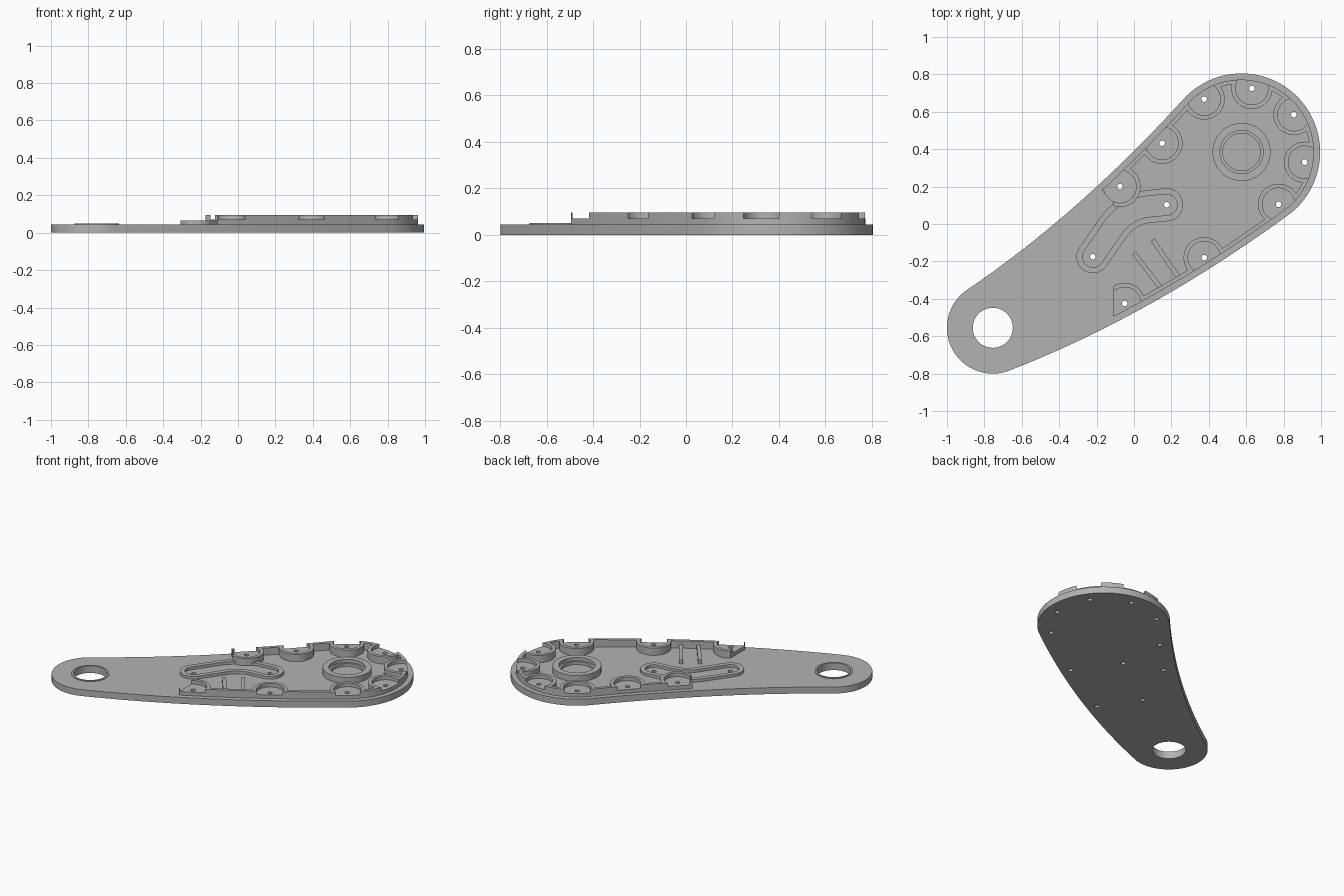
import bpy, bmesh, math
from mathutils import Vector

if "Cube" in bpy.data.objects:
    bpy.data.objects.remove(bpy.data.objects["Cube"])

grey = bpy.data.materials.new("grey metal")
grey.diffuse_color = (0.45, 0.45, 0.45, 1)
grey.use_nodes = True
grey.node_tree.nodes["Principled BSDF"].inputs["Base Color"].default_value = grey.diffuse_color

HUB, PIVOT = Vector((0.575, 0.385)), Vector((-0.755, -0.555))
FLOOR, TOP, SHELF = 0.045, 0.095, 0.07
BOSSES = [(0.375, 0.668), (0.63, 0.725), (0.855, 0.585), (0.912, 0.33), (0.773, 0.105),
          (0.375, -0.18), (-0.05, -0.425), (-0.075, 0.2), (0.15, 0.432)]
SLOT_HOLES = [(0.175, 0.103), (-0.22, -0.175)]


def arc(c, r, a0, a1, n):
    return [Vector((c[0] + r * math.cos(math.radians(a0 + (a1 - a0) * i / n)),
                    c[1] + r * math.sin(math.radians(a0 + (a1 - a0) * i / n)))) for i in range(n + 1)]


def circle(c, r, n=48):
    return arc(c, r, 0, 360, n)[:-1]


def bezier(p0, p1, p2, n):
    p0, p1, p2 = Vector(p0), Vector(p1), Vector(p2)
    return [p0 * (1 - t) ** 2 + p1 * 2 * t * (1 - t) + p2 * t * t for t in (i / n for i in range(n + 1))]


def normals(pts, closed=True):
    out = []
    for i in range(len(pts)):
        a = pts[i - 1] if closed or i > 0 else pts[i]
        b = pts[(i + 1) % len(pts)] if closed or i < len(pts) - 1 else pts[i]
        d = (b - a).normalized()
        out.append(Vector((-d.y, d.x)))
    return out


def inset(pts, d):
    return [p + n * d for p, n in zip(pts, normals(pts))]


def prisms(name, outlines, z0, z1):
    """One object holding an upright prism for each counter-clockwise outline."""
    bm = bmesh.new()
    for pts in outlines:
        low = [bm.verts.new((p[0], p[1], z0)) for p in pts]
        high = [bm.verts.new((p[0], p[1], z1)) for p in pts]
        bm.faces.new(low[::-1])
        bm.faces.new(high)
        for i in range(len(pts)):
            j = (i + 1) % len(pts)
            bm.faces.new((low[i], low[j], high[j], high[i]))
    bmesh.ops.recalc_face_normals(bm, faces=bm.faces)
    me = bpy.data.meshes.new(name)
    bm.to_mesh(me)
    bm.free()
    me.materials.append(grey)
    ob = bpy.data.objects.new(name, me)
    bpy.context.collection.objects.link(ob)
    return ob


def boolean(ob, cutter, op='DIFFERENCE'):
    m = ob.modifiers.new("cut", 'BOOLEAN')
    m.operation, m.object, m.solver = op, cutter, 'EXACT'
    bpy.context.view_layer.objects.active = ob
    bpy.ops.object.modifier_apply(modifier=m.name)
    bpy.data.objects.remove(cutter)


def cut(ob, outlines, z0, z1):
    boolean(ob, prisms("cutter", outlines, z0, z1))


# Plate outline: two round ends joined by bent sides
big = arc(HUB, 0.42, -50, 137.7, 64)
small = arc(PIVOT, 0.245, 124, 292.3, 40)
upper = bezier(big[-1], (-0.29, 0.057), small[0], 24)
lower = bezier(small[-1], (0.1, -0.485), big[0], 24)
outline = big + upper[1:-1] + small + lower[1:-1]
screw_holes = [circle(c, 0.015, 20) for c in BOSSES + SLOT_HOLES]

# Base plate with pivot hole and screw holes
plate = prisms("base_plate", [outline], 0, FLOOR)
cut(plate, [circle(PIVOT, 0.107, 64)] + screw_holes, -0.1, 0.2)

# Thin collar round the pivot hole
collar = prisms("pivot_collar", [circle(PIVOT, 0.12, 64)], FLOOR, 0.05)
cut(collar, [circle(PIVOT, 0.107, 64)], 0, 0.2)

# Rim wall that bulges in around the screw bosses, open at the narrow end
rim = prisms("rim_wall", [inset(outline, 0.033)], FLOOR, TOP)
hollow = prisms("hollow", [inset(outline, 0.055)], 0, 0.2)
cut(hollow, [circle(c, 0.11) for c in BOSSES], -0.1, 0.3)
boolean(rim, hollow)
keep = [(-0.11, -1), (2, -1), (2, 2), (-1.2, 1.205), (-0.11, 0.115)]
boolean(rim, prisms("keep", [keep], -0.1, 0.3), 'INTERSECT')
cut(rim, [circle(c, 0.087) for c in BOSSES], SHELF, 0.2)
cut(rim, screw_holes[:len(BOSSES)], 0, 0.2)

# Bearing ring with an inner step
ring = prisms("bearing_ring", [circle(HUB, 0.155, 64)], FLOOR, 0.088)
cut(ring, [circle(HUB, 0.115, 64)], 0.065, 0.2)
cut(ring, [circle(HUB, 0.1, 64)], 0, 0.2)

# Bent slot ridge
mid = [Vector(SLOT_HOLES[1])] + bezier((-0.115, -0.025), (-0.04, 0.085), (0.09, 0.095), 14) \
    + [Vector(SLOT_HOLES[0])]


def capsule(r):
    ns = normals(mid, False)
    start = math.degrees(math.atan2(ns[0].y, ns[0].x))
    end = math.degrees(math.atan2(-ns[-1].y, -ns[-1].x))
    right = [p - n * r for p, n in zip(mid, ns)]
    left = [p + n * r for p, n in zip(mid, ns)]
    return (right[1:-1] + arc(mid[-1], r, end, end + 180, 20)
            + left[1:-1][::-1] + arc(mid[0], r, start, start + 180, 20))


slot = prisms("slot_ridge", [capsule(0.088)], FLOOR, 0.064)
cut(slot, [capsule(0.056)], 0, 0.2)


# Two straight ribs beside the lower wall
def bar(a, b, w):
    a, b = Vector(a), Vector(b)
    d = (b - a).normalized() * w / 2
    s = Vector((-d.y, d.x))
    return [a - s, b - s, b + s, a + s]


ribs = prisms("ribs", [bar((0.0, -0.155), (0.145, -0.345), 0.025),
                       bar((0.1, -0.085), (0.237, -0.285), 0.025)], FLOOR, 0.07)

for ob in (plate, collar, rim, ring, slot, ribs):
    bpy.ops.object.select_all(action='DESELECT')
    ob.select_set(True)
    bpy.context.view_layer.objects.active = ob
    bpy.ops.object.shade_smooth_by_angle(angle=math.radians(30))
